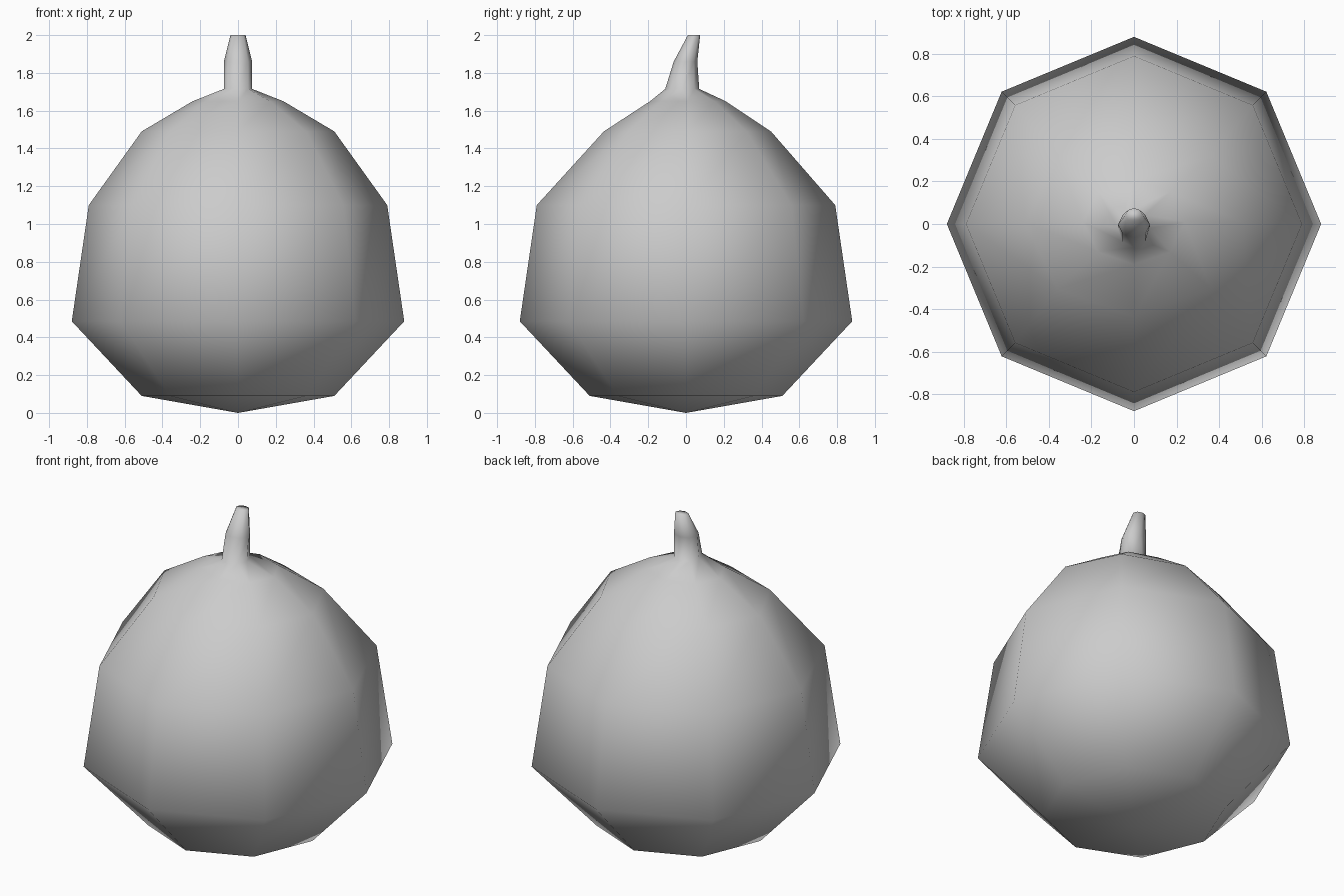
import bpy, bmesh, math

cube = bpy.data.objects.get("Cube")
if cube:
    bpy.data.objects.remove(cube, do_unlink=True)

SIDES = 8

grey = bpy.data.materials.new("plain_grey")
grey.use_nodes = True
colour = (0.6, 0.6, 0.6, 1)
grey.diffuse_color = colour
grey.node_tree.nodes["Principled BSDF"].inputs["Base Color"].default_value = colour

# Each ring: half width, front y, back y, height (body first, then bent stem)
rings = [
    (0.51, -0.51, 0.51, 0.09),
    (0.88, -0.88, 0.88, 0.485),
    (0.79, -0.79, 0.79, 1.10),
    (0.51, -0.435, 0.45, 1.49),
    (0.24, -0.19, 0.21, 1.65),
    (0.075, -0.11, 0.07, 1.715),
    (0.075, -0.065, 0.06, 1.86),
    (0.04, 0.01, 0.075, 2.0),
]


def add_ring(bm, half_width, front, back, z):
    middle, depth = (front + back) / 2, (back - front) / 2
    angles = [2 * math.pi * i / SIDES for i in range(SIDES)]
    return [bm.verts.new((half_width * math.cos(a), middle + depth * math.sin(a), z))
            for a in angles]


# One continuous shell from the pointed base to the stem tip
bm = bmesh.new()
loops = [add_ring(bm, *r) for r in rings]
base_point = bm.verts.new((0, 0, 0))
for i in range(SIDES):
    j = (i + 1) % SIDES
    bm.faces.new((base_point, loops[0][j], loops[0][i]))
    for low, high in zip(loops, loops[1:]):
        bm.faces.new((low[i], low[j], high[j], high[i]))
bm.faces.new(loops[-1])
for face in bm.faces:
    face.smooth = True
bmesh.ops.recalc_face_normals(bm, faces=bm.faces)

mesh = bpy.data.meshes.new("gourd_with_stem")
bm.to_mesh(mesh)
bm.free()
mesh.materials.append(grey)
gourd = bpy.data.objects.new("gourd_with_stem", mesh)
bpy.context.collection.objects.link(gourd)
